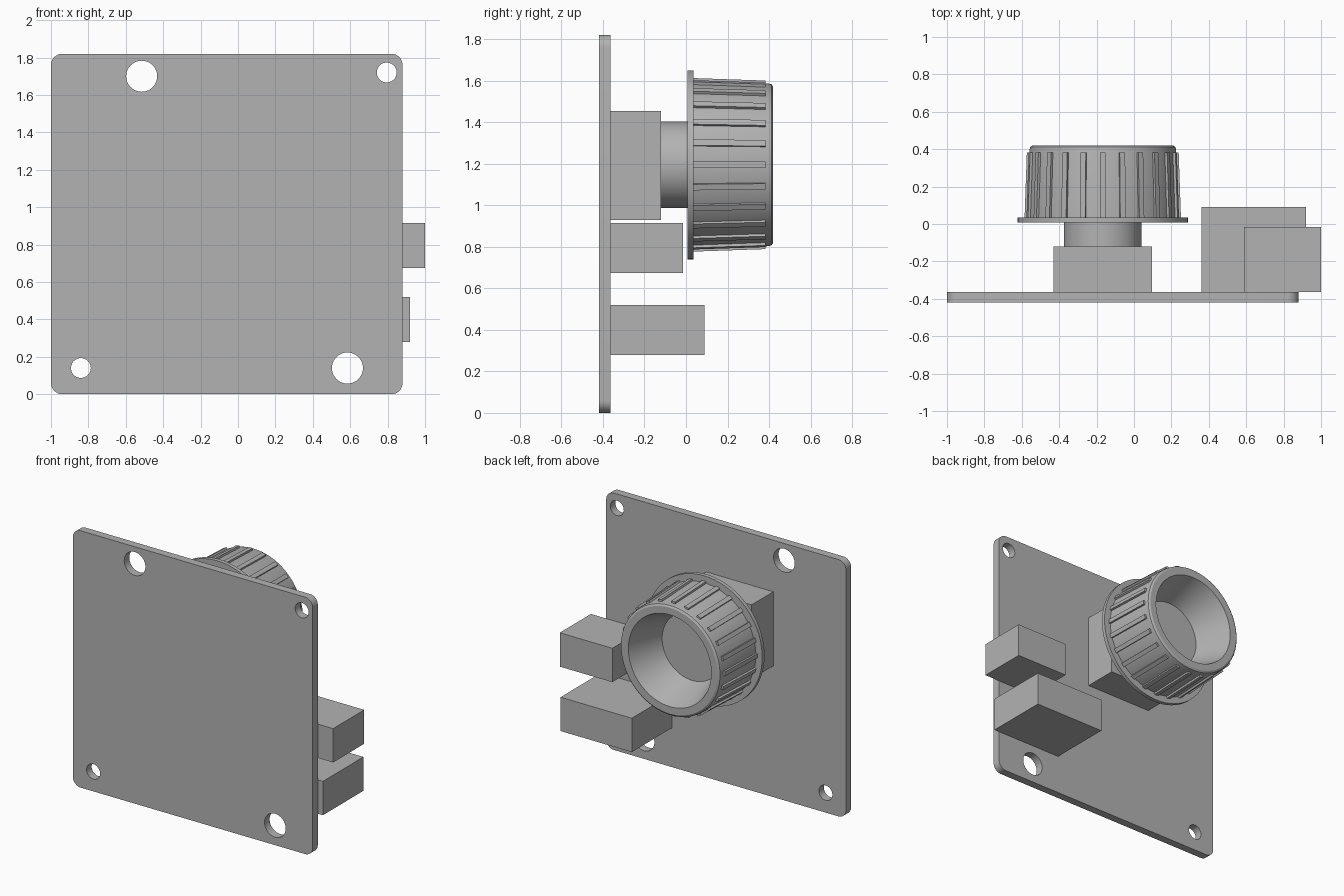
import bpy, bmesh, math
from mathutils import Matrix, Vector

if "Cube" in bpy.data.objects:
    bpy.data.objects.remove(bpy.data.objects["Cube"], do_unlink=True)

# Single plain grey
grey = bpy.data.materials.new("plain grey")
grey.use_nodes = True
GREY = (0.45, 0.45, 0.45, 1)
grey.diffuse_color = GREY
grey.node_tree.nodes["Principled BSDF"].inputs["Base Color"].default_value = GREY

CX, CZ = -0.167, 1.195   # knob axis
BACK = -0.363            # rear surface of the board


def activate(ob):
    bpy.ops.object.select_all(action='DESELECT')
    ob.select_set(True)
    bpy.context.view_layer.objects.active = ob


def finish(name, bm, smooth=False):
    bmesh.ops.recalc_face_normals(bm, faces=bm.faces)
    me = bpy.data.meshes.new(name)
    bm.to_mesh(me)
    bm.free()
    me.materials.append(grey)
    ob = bpy.data.objects.new(name, me)
    bpy.context.collection.objects.link(ob)
    if smooth:
        activate(ob)
        bpy.ops.object.shade_smooth_by_angle(angle=math.radians(30))
    return ob


def box(name, x0, x1, y0, y1, z0, z1):
    bm = bmesh.new()
    size = Matrix.Diagonal((x1 - x0, y1 - y0, z1 - z0, 1))
    mid = Matrix.Translation(((x0 + x1) / 2, (y0 + y1) / 2, (z0 + z1) / 2))
    bmesh.ops.create_cube(bm, size=1, matrix=mid @ size)
    return finish(name, bm)


def lathe(name, profile, n=72):
    """Turn (y, radius) points about the knob axis and cap both ends."""
    bm = bmesh.new()
    rings = []
    for y, r in profile:
        angles = [math.tau * i / n for i in range(n)]
        rings.append([bm.verts.new((CX + r * math.cos(a), y, CZ + r * math.sin(a)))
                      for a in angles])
    for a, b in zip(rings, rings[1:]):
        for i in range(n):
            j = (i + 1) % n
            bm.faces.new((a[i], a[j], b[j], b[i]))
    bm.faces.new(rings[0])
    bm.faces.new(rings[-1])
    return finish(name, bm, True)


# Mounting board: rounded outline with four round holes
curve = bpy.data.curves.new("mounting_board", 'CURVE')
curve.dimensions = '2D'
curve.fill_mode = 'BOTH'
curve.extrude = 0.0285


def add_loop(points):
    s = curve.splines.new('POLY')
    s.points.add(len(points) - 1)
    for p, (x, z) in zip(s.points, points):
        p.co = (x, z, 0, 1)
    s.use_cyclic_u = True


def arc(x, z, r, start, sweep, n):
    return [(x + r * math.cos(start + sweep * i / n), z + r * math.sin(start + sweep * i / n))
            for i in range(n + 1)]


R = 0.06
corners = [(0.88 - R, 1.82 - R), (R - 1, 1.82 - R), (R - 1, R), (0.88 - R, R)]
outline = []
for k, (x, z) in enumerate(corners):
    outline += arc(x, z, R, k * math.pi / 2, math.pi / 2, 8)
add_loop(outline)
for x, z, r in [(-0.515, 1.70, 0.083), (0.795, 1.72, 0.053),
                (-0.84, 0.14, 0.053), (0.585, 0.14, 0.083)]:
    add_loop(arc(x, z, r, 0, math.tau, 40)[:-1])
board = bpy.data.objects.new("mounting_board", curve)
bpy.context.collection.objects.link(board)
board.rotation_euler.x = math.pi / 2
board.location.y = BACK - curve.extrude
curve.materials.append(grey)
activate(board)
bpy.ops.object.convert(target='MESH')
bpy.ops.object.shade_smooth_by_angle(angle=math.radians(30))

# Blocks on the rear of the board
box("control_housing", -0.43, 0.095, BACK, -0.12, 0.93, 1.455)
box("upper_connector", 0.588, 1.0, BACK, -0.015, 0.675, 0.915)
box("lower_connector", 0.362, 0.92, BACK, 0.09, 0.28, 0.52)

# Knob: shaft, flange and hollow tapered cap
lathe("knob_shaft", [(-0.12, 0.208), (0.008, 0.208)])
lathe("knob_flange", [(0.008, 0.455), (0.035, 0.455)])
lathe("knob_cap", [(0.035, 0.405), (0.395, 0.392), (0.412, 0.388), (0.42, 0.375),
                   (0.42, 0.325), (0.17, 0.235)])

# Grip ribs around the cap
bm = bmesh.new()
for k in range(24):
    turn = Matrix.Rotation(math.tau * k / 24, 4, 'Y')
    new = bmesh.ops.create_cube(bm, size=1)["verts"]
    for v in new:
        end = v.co.y > 0
        outer = 0.406 if end else 0.418
        p = Vector((v.co.x * 0.03, 0.382 if end else 0.035,
                    outer if v.co.z > 0 else 0.38))
        v.co = turn @ p + Vector((CX, 0, CZ))
finish("grip_ribs", bm)
